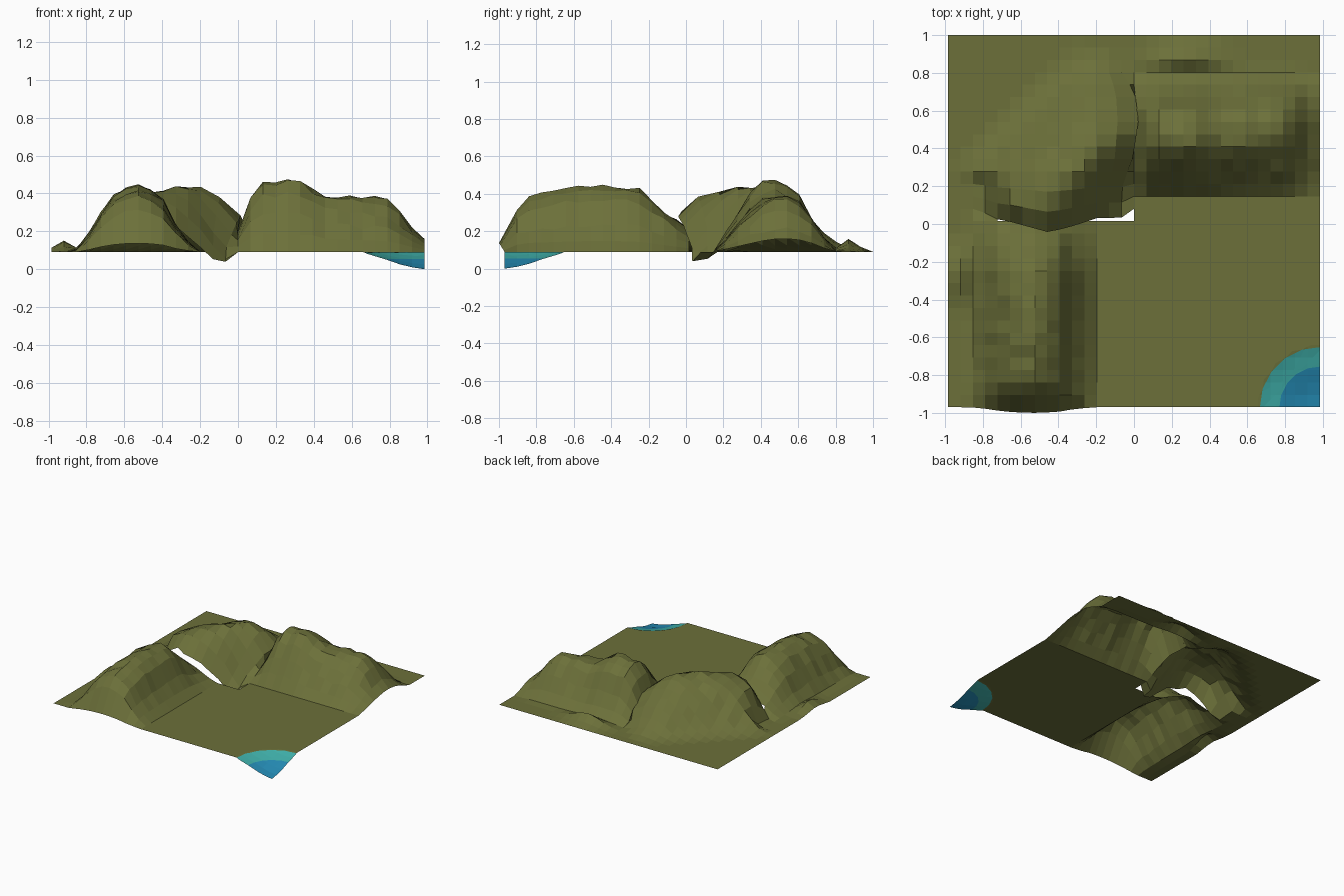
import bpy, bmesh, math, random
from mathutils import Vector

if "Cube" in bpy.data.objects:
    bpy.data.objects.remove(bpy.data.objects["Cube"])

random.seed(4)
N = 30
X0, Y0, SIZE = -0.985, -0.97, 1.97
STEP = SIZE / N
BASE = 0.09


def lerp(table, v):
    """Piecewise linear profile, clamped at both ends."""
    if v <= table[0][0]:
        return table[0][1]
    for (a, fa), (b, fb) in zip(table, table[1:]):
        if v <= b:
            return fa + (fb - fa) * (v - a) / (b - a)
    return table[-1][1]


def bump(x, y, cx, cy, rx, ry, h):
    return h * math.exp(-((x - cx) / rx) ** 2 - ((y - cy) / ry) ** 2)


# Front left ridge: profile across x and along y
FL_X = [(-.87, 0), (-.8, .19), (-.75, .49), (-.64, .88), (-.55, 1), (-.48, .96),
        (-.4, .8), (-.35, .5), (-.3, .25), (-.2, 0)]
FL_Y = [(-.97, .13), (-.905, .65), (-.84, .83), (-.75, .88), (-.6, .98), (-.4, 1),
        (-.3, .97), (-.22, .9), (-.15, .7), (-.08, .54), (.015, .33)]
# Back right ridge, its crest drifting back towards the right edge
BR_X = [(0, .3), (.066, .75), (.13, .95), (.3, 1), (.36, .95), (.42, .78),
        (.75, .76), (.82, .69), (.9, .4), (.985, .18)]
BR_Y = [(.145, 0), (.2, .2), (.27, .5), (.33, .75), (.38, .95), (.45, 1), (.5, .97),
        (.6, .83), (.65, .55), (.7, .32), (.79, .02), (.82, 0)]
BR_DRIFT = [(.36, 0), (.6, .05), (.985, .08)]
# Back left diagonal ridge: across (n) and along (t)
BL_N = [(.1, -.15), (.16, -.1), (.22, .25), (.3, .68), (.4, 1), (.5, .96), (.6, .78),
        (.7, .42), (.8, .1), (.88, 0)]
BL_T = [(-.5, 0), (-.43, .5), (-.36, .9), (-.3, 1), (.14, 1), (.25, .9),
        (.32, .72), (.4, .5), (.5, .12), (.57, 0)]
BL_RIM = [(16, .62), (17, .88), (18, .97), (19, 1)]
BL_END = [(12, 1), (13, .94), (14, .72)]
# Overhang of the back left ridge over its neighbours
HANG_Y = [(-.82, 0), (-.75, -.05), (-.65, -.07), (-.45, -.125), (-.3, -.085),
          (-.2, -.05), (0, -.045)]
HANG_X = [(.2, 0), (.35, .06), (.55, .09), (.7, .07), (.8, 0)]
POND = [(0, .09), (.1, .075), (.2, .04), (.3, .01), (.32, 0)]


def place(co):
    x, y = co.x, co.y
    i, j = round((x - X0) / STEP), round((y - Y0) / STEP)
    h, dx, dy = 0, 0, 0
    if j <= 15:
        h = .365 * lerp(FL_X, x) * lerp(FL_Y, y)
        if j == 0:
            dy = -.03 * lerp(FL_X, x)
    elif i >= 15:
        drift = lerp(BR_DRIFT, x) * max(0, 1 - abs(y - .5) / .35)
        h = .39 * lerp(BR_X, x) * lerp(BR_Y, y - drift)
    else:
        n, t = (y - x) / math.sqrt(2), (x + y) / math.sqrt(2)
        h = .345 * lerp(BL_N, n) * lerp(BL_T, t)
        if h > 0:
            h *= lerp(BL_RIM, j) * lerp(BL_END, i)
            if y < .25:                       # abrupt left end
                h *= min(1, max(0, (x + .8) / .1))
        dy = lerp(HANG_Y, x) * max(0, 1 - (j - 16) / 3)
        dx = lerp(HANG_X, y) * max(0, 1 - (14 - i) / 2)
    if h > .08:
        h += random.uniform(-.016, .01)
    h += bump(x, y, .28, .875, .16, .06, .07)
    h += bump(x, y, -.93, -.27, .055, .12, .065)
    if abs(h) < .003:
        h = 0
    h -= lerp(POND, math.hypot(x - .985, y + .97))
    return Vector((x + dx, y + dy, BASE + h))


def mat(name, rgb):
    m = bpy.data.materials.new(name)
    m.diffuse_color = (*rgb, 1)
    m.use_nodes = True
    m.node_tree.nodes["Principled BSDF"].inputs["Base Color"].default_value = m.diffuse_color
    return m


bm = bmesh.new()
bmesh.ops.create_grid(bm, x_segments=N, y_segments=N, size=SIZE / 2)
for v in bm.verts:
    v.co += Vector((0, Y0 + SIZE / 2, 0))

# Cut the two rounded shorelines into the flat corner
corner = Vector((.985, -.97, 0))
normals = [Vector((-math.cos(a), math.sin(a), 0))
           for a in (math.radians(d) for d in (8, 27, 45, 63, 82))]
SHORE, DEEP = .315, .213
for radius in (SHORE, DEEP):
    for nrm in normals:
        faces = [f for f in bm.faces if (f.calc_center_median() - corner).length < radius + .1]
        geom = set(faces)
        for f in faces:
            geom.update(f.edges)
            geom.update(f.verts)
        bmesh.ops.bisect_plane(bm, geom=list(geom), dist=1e-4,
                               plane_co=corner + nrm * radius, plane_no=nrm)

# Colour by distance from the corner
for f in bm.faces:
    reach = max((f.calc_center_median() - corner).dot(nrm) for nrm in normals)
    f.material_index = 2 if reach < DEEP else 1 if reach < SHORE else 0
    f.smooth = False

# Opening under the overhanging ridge
gap = [f for f in bm.faces
       if -.72 < f.calc_center_median().x < 0 and .016 < f.calc_center_median().y < .08]
bmesh.ops.delete(bm, geom=gap, context='FACES')

# Raise the ridges and sink the pond
for v in bm.verts:
    v.co = place(v.co)

mesh = bpy.data.meshes.new("terrain")
bm.to_mesh(mesh)
bm.free()
for m in (mat("olive grass", (.15, .163, .042)),
          mat("shallow teal", (.05, .43, .40)),
          mat("deep blue", (.018, .26, .46))):
    mesh.materials.append(m)
terrain = bpy.data.objects.new("terrain", mesh)
bpy.context.collection.objects.link(terrain)
